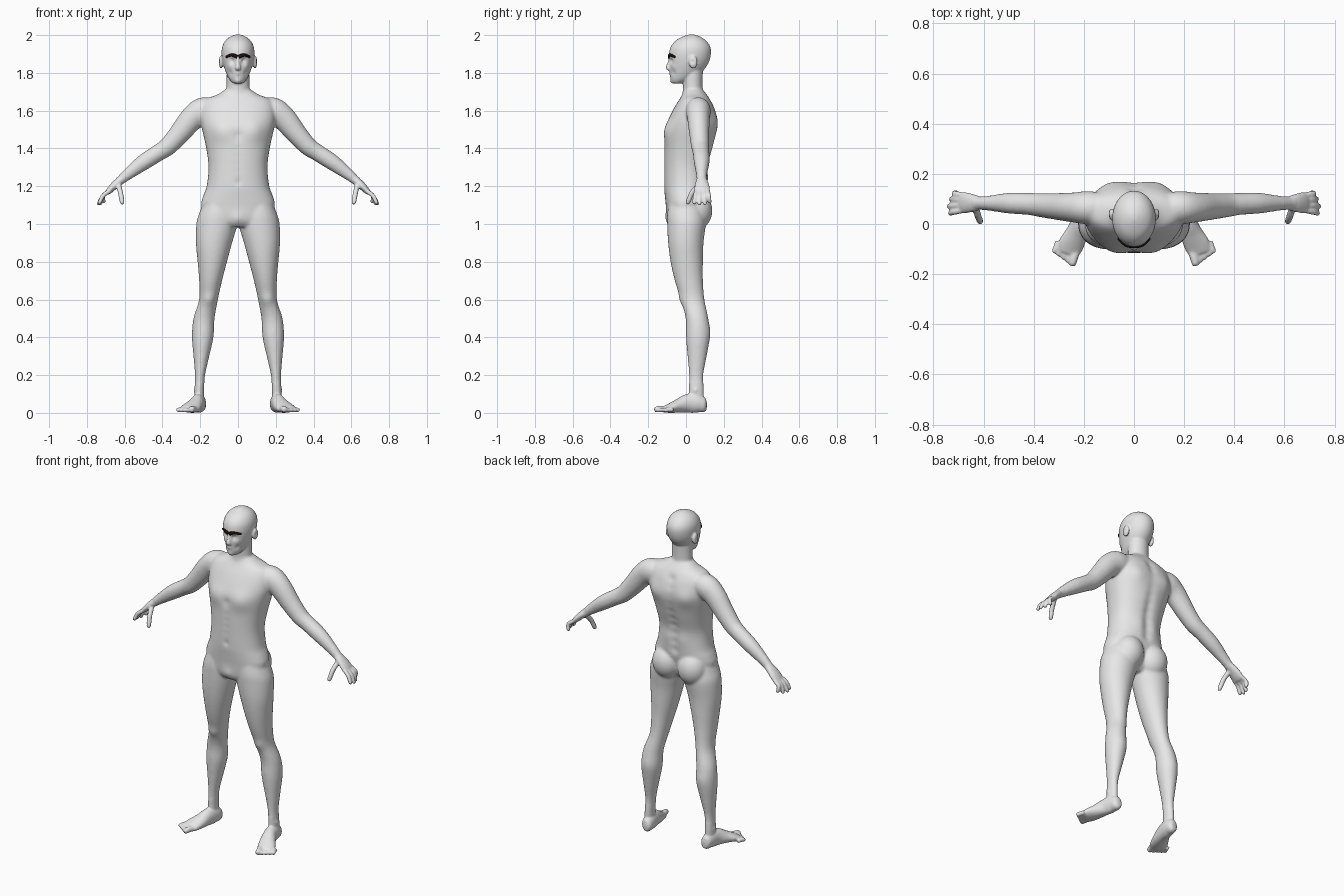
import bpy, bmesh, math
from mathutils import Vector, Matrix
from mathutils.bvhtree import BVHTree

cube = bpy.data.objects.get("Cube")
if cube:
    bpy.data.objects.remove(cube)


def material(name, colour):
    mat = bpy.data.materials.new(name)
    mat.use_nodes = True
    mat.diffuse_color = (*colour, 1)
    mat.node_tree.nodes["Principled BSDF"].inputs["Base Color"].default_value = (*colour, 1)
    return mat


def add_object(name, bm, mat):
    bmesh.ops.recalc_face_normals(bm, faces=bm.faces)
    mesh = bpy.data.meshes.new(name)
    bm.to_mesh(mesh)
    bm.free()
    mesh.materials.append(mat)
    obj = bpy.data.objects.new(name, mesh)
    bpy.context.collection.objects.link(obj)
    return obj


def spline(rows, steps=4):
    """Smooth curve through rows of numbers."""
    out = []
    for i in range(len(rows) - 1):
        a, b, c, d = (rows[max(i - 1, 0)], rows[i], rows[i + 1], rows[min(i + 2, len(rows) - 1)])
        for s in range(steps):
            t = s / steps
            out.append([q + t / 2 * (r - p + t * (2 * p - 5 * q + 4 * r - s2 + t * (3 * (q - r) + s2 - p)))
                        for p, q, r, s2 in zip(a, b, c, d)])
    return out + [list(rows[-1])]


def loft(bm, rings, sides=(1,), power=2.0, n=28):
    """Skin closed rings given as (centre, half axis, half axis)."""
    def bend(w):
        return math.copysign(abs(w) ** (2 / power), w)
    for side in sides:
        loops = []
        for centre, u, v in rings:
            loop = []
            for k in range(n):
                a = 2 * math.pi * k / n
                p = centre + u * bend(math.cos(a)) + v * bend(math.sin(a))
                loop.append(bm.verts.new((p.x * side, p.y, p.z)))
            loops.append(loop)
        for low, high in zip(loops, loops[1:]):
            for k in range(n):
                j = (k + 1) % n
                bm.faces.new((low[k], low[j], high[j], high[k]))
        bm.faces.new(loops[0])
        bm.faces.new(loops[-1])


def column(bm, rows, **kw):
    """Level rings: centre x, z, half width, front y, back y."""
    rings = [(Vector((x, (f + b) / 2, z)), Vector((w, 0, 0)), Vector((0, (b - f) / 2, 0)))
             for x, z, w, f, b in spline(rows)]
    loft(bm, rings, **kw)


def limb(bm, rows, ref, **kw):
    """Rings square to a path: x, y, z, half size along ref, other half size."""
    rows = spline(rows)
    pts = [Vector(r[:3]) for r in rows]
    rings = []
    for i, r in enumerate(rows):
        t = (pts[min(i + 1, len(pts) - 1)] - pts[max(i - 1, 0)]).normalized()
        u = (Vector(ref) - t * t.dot(Vector(ref))).normalized()
        rings.append((pts[i], u * r[3], t.cross(u) * r[4]))
    loft(bm, rings, **kw)


def digit(bm, start, middle, end, r):
    """Finger or toe with a rounded tip."""
    a, b, c = Vector(start), Vector(middle), Vector(end)
    rows = [(*a, r, r), (*b, r, r), (*b.lerp(c, .8), r * .9, r * .9), (*c, r * .5, r * .5)]
    limb(bm, rows, (0, 1, .1), sides=BOTH, n=12)


def ball(bm, centre, size, sides=(1, -1)):
    for s in sides:
        m = Matrix.Translation((centre[0] * s, centre[1], centre[2])) @ Matrix.Diagonal((*size, 1))
        bmesh.ops.create_uvsphere(bm, u_segments=24, v_segments=16, radius=1, matrix=m)


BOTH = (1, -1)
skin = material("grey skin", (.8, .8, .8))
dark = material("dark brow", (.012, .004, .005))
bm = bmesh.new()

# Torso and pelvis
column(bm, [(0, .985, .1, -.08, .05), (0, 1.02, .17, -.1, .08), (0, 1.1, .195, -.107, .1),
            (0, 1.15, .184, -.112, .112), (0, 1.2, .166, -.116, .116), (0, 1.3, .156, -.116, .117),
            (0, 1.4, .168, -.115, .142), (0, 1.5, .19, -.11, .165), (0, 1.56, .2, -.09, .166),
            (0, 1.62, .195, -.06, .15), (0, 1.66, .17, -.035, .128), (0, 1.685, .11, -.02, .11),
            (0, 1.71, .07, -.01, .09)], power=2.25, n=48)
ball(bm, (.085, .055, 1.07), (.088, .085, .1))

# Neck and head
column(bm, [(0, 1.62, .075, -.03, .12), (0, 1.68, .067, -.022, .1), (0, 1.72, .061, -.016, .088),
            (0, 1.82, .06, -.02, .09)])
column(bm, [(0, 1.745, .026, -.074, -.02), (0, 1.765, .045, -.081, .03), (0, 1.8, .063, -.085, .08),
            (0, 1.85, .08, -.088, .118), (0, 1.9, .087, -.09, .132), (0, 1.94, .083, -.08, .128),
            (0, 1.972, .066, -.053, .105), (0, 1.992, .04, -.017, .075), (0, 2.003, .012, .015, .045)], n=36)
limb(bm, [(0, -.082, 1.878, .009, .009), (0, -.088, 1.85, .009, .011), (0, -.094, 1.828, .015, .013),
          (0, -.086, 1.815, .012, .006)], (1, 0, 0))
ball(bm, (.09, .038, 1.857), (.012, .023, .034))

# Legs
column(bm, [(.1, 1.12, .08, -.09, .09), (.108, 1.05, .1, -.1, .1), (.112, 1, .109, -.1, .105),
            (.127, .9, .096, -.095, .093), (.136, .8, .078, -.082, .09), (.145, .7, .061, -.06, .09),
            (.156, .6, .05, -.028, .098), (.18, .5, .056, -.002, .118), (.187, .4, .057, 0, .125),
            (.194, .3, .042, .008, .11), (.201, .2, .027, .016, .092), (.205, .12, .025, .016, .094),
            (.205, .05, .026, .016, .094)], sides=BOTH)

# Feet and toes
limb(bm, [(.2, .11, .035, .014, .02), (.2, .096, .037, .029, .036), (.204, .06, .05, .035, .05),
          (.213, .01, .05, .037, .05), (.23, -.04, .037, .045, .037), (.252, -.085, .025, .051, .025),
          (.264, -.115, .018, .044, .017)], (1, 0, 0), sides=BOTH)
for i in range(5):
    x, y, r = .23 + .018 * i, -.105 + .009 * i, .017 if i == 0 else .0125
    digit(bm, (x, y, r + .004), (x + .01, y - .03, r + .004), (x + .018, y - .062 + .004 * i, r), r)

# Arms
limb(bm, [(.11, .065, 1.61, .055, .05), (.18, .065, 1.6, .066, .072), (.24, .066, 1.562, .06, .066),
          (.31, .07, 1.478, .053, .056), (.37, .075, 1.412, .048, .049), (.42, .08, 1.378, .044, .045),
          (.495, .083, 1.33, .042, .043), (.565, .083, 1.278, .032, .034), (.615, .083, 1.237, .026, .025),
          (.635, .084, 1.222, .03, .022)], (0, 1, 0), sides=BOTH)

# Hands
limb(bm, [(.61, .083, 1.24, .025, .022), (.645, .084, 1.213, .036, .021), (.675, .085, 1.183, .042, .018),
          (.692, .086, 1.165, .036, .013)], (0, 1, 0), sides=BOTH)
for y, tip_y, x, z in ((.055, .042, .737, 1.105), (.076, .07, .742, 1.1),
                       (.097, .1, .732, 1.1), (.115, .126, .71, 1.11)):
    digit(bm, (.68, y, 1.175), (.714, (y + tip_y) / 2, 1.15), (x, tip_y, z), .0118)
digit(bm, (.633, .07, 1.21), (.622, .032, 1.165), (.612, .006, 1.105), .014)

body = add_object("body", bm, skin)

# Fuse all parts into one skin
remesh = body.modifiers.new("fuse", "REMESH")
remesh.mode = "VOXEL"
remesh.voxel_size = .0056
bpy.context.view_layer.update()
graph = bpy.context.evaluated_depsgraph_get()
fused = bpy.data.meshes.new_from_object(body.evaluated_get(graph))
body.modifiers.clear()
body.data = fused
fused.materials.clear()
fused.materials.append(skin)

# Sculpted swellings and hollows: x, y, z, radius, height (mirrored when off centre)
marks = [(.085, -.11, 1.49, .055, .012), (.1, .16, 1.53, .05, .01), (.05, .12, 1.25, .04, .005),
         (0, -.116, 1.22, .01, -.012), (0, -.1, 1.03, .03, .008), (0, -.115, 1.47, .02, -.008),
         (.034, -.083, 1.863, .014, -.014), (.034, -.073, 1.861, .008, .006), (.03, -.08, 1.885, .012, .004),
         (.045, -.07, 1.835, .016, .003), (.04, -.065, 1.8, .014, -.004), (0, -.086, 1.795, .011, .005),
         (0, -.088, 1.788, .005, -.004), (0, -.08, 1.757, .012, .005), (.098, .034, 1.86, .01, -.006),
         (.156, -.03, .6, .03, .008), (.185, .12, .43, .045, .005), (.23, .05, .12, .012, .005)]
marks += [(0, .11 + .04 * k / 9, 1.18 + .05 * k, .026, -.012) for k in range(10)]
marks += [(0, -.115, 1.24 + .04 * k, .016, -.003) for k in range(6)]
marks = [(Vector((m[0] * s, m[1], m[2])), m[3], m[4])
         for m in marks for s in (BOTH if m[0] else (1,))]
moved = []
for v in fused.vertices:
    co, push = v.co.copy(), 0
    for c, r, h in marks:
        if abs(co.z - c.z) < 3 * r:
            push += h * math.exp(-(co - c).length_squared / (r * r))
    moved.append(co + v.normal * push)
for v, co in zip(fused.vertices, moved):
    v.co = co

# Soften: strongly on trunk and limbs, lightly on face, hands and feet
broad = body.vertex_groups.new(name="broad")
broad.add([i for i, co in enumerate(moved) if .16 < co.z < 1.73 and abs(co.x) < .6], 1, "REPLACE")
for name, count, group in (("soft trunk", 20, "broad"), ("soft all", 3, "")):
    mod = body.modifiers.new(name, "SMOOTH")
    mod.iterations = count
    mod.vertex_group = group
fused.polygons.foreach_set("use_smooth", [True] * len(fused.polygons))

# Eyebrows laid on the forehead
bpy.context.view_layer.update()
tree = BVHTree.FromObject(body, bpy.context.evaluated_depsgraph_get())
for label, s in (("left", 1), ("right", -1)):
    rows = []
    for k in range(9):
        t = k / 8
        x, z = s * (.004 + .058 * t), 1.884 + .01 * math.sin(math.pi * t)
        hit = tree.ray_cast(Vector((x, -1, z)), Vector((0, 1, 0)))[0]
        y = hit.y if hit else -.06
        rows.append((x, y - .001, z, .011 - .005 * t, .006))
    bm = bmesh.new()
    limb(bm, rows, (0, 0, 1), n=12)
    brow = add_object(label + "_eyebrow", bm, dark)
    brow.data.polygons.foreach_set("use_smooth", [True] * len(brow.data.polygons))
